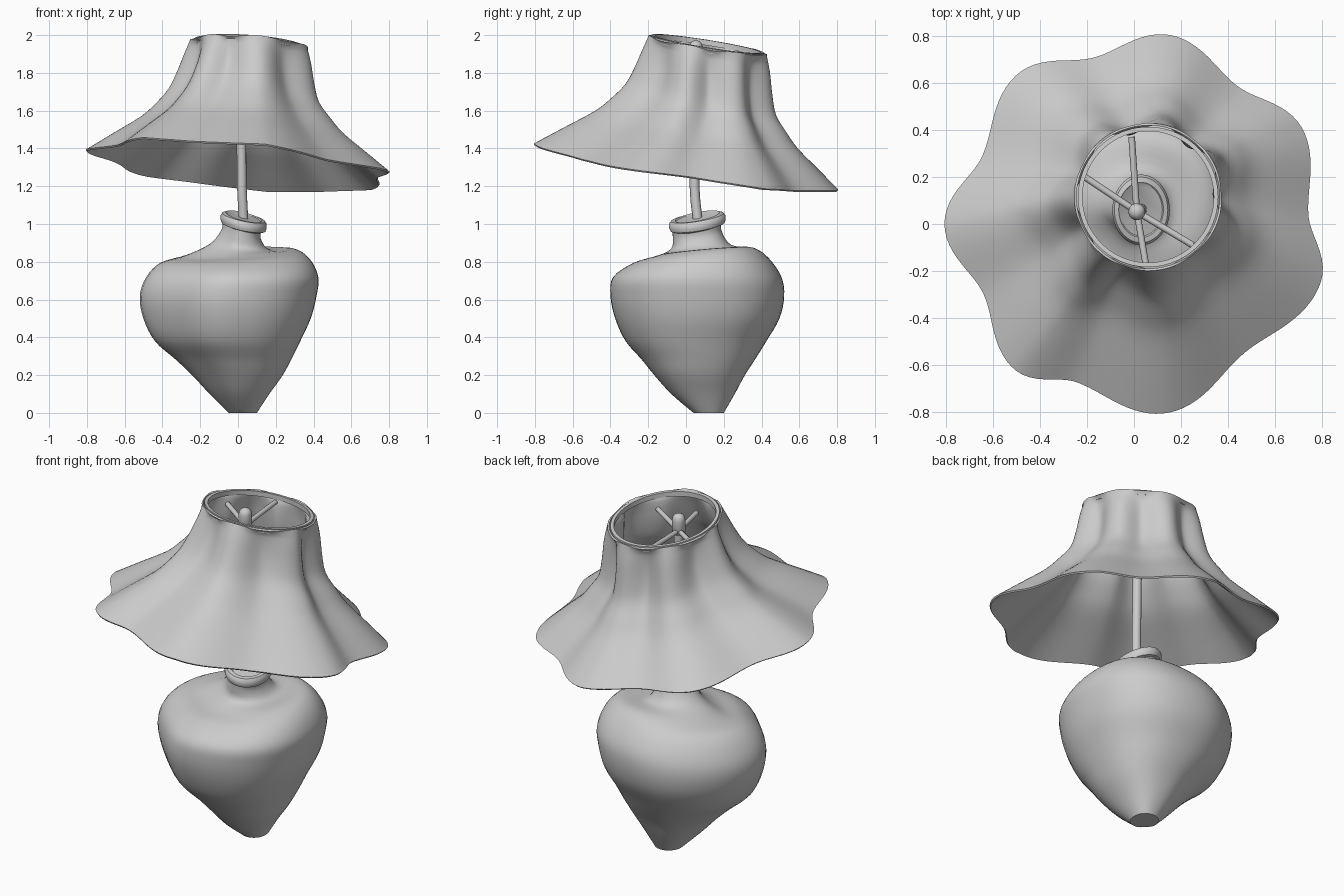
import bpy, bmesh
from math import sin, cos, pi, radians
from mathutils import Vector

if "Cube" in bpy.data.objects:
    bpy.data.objects.remove(bpy.data.objects["Cube"])

N = 84


def smooth(ob, angle=40):
    bpy.ops.object.select_all(action='DESELECT')
    ob.select_set(True)
    bpy.context.view_layer.objects.active = ob
    bpy.ops.object.shade_smooth_by_angle(angle=radians(angle))


def skin(name, rings, caps=True, closed=False):
    """Mesh through a stack of rings with equal point counts."""
    n, m = len(rings[0]), len(rings)
    verts = [p for r in rings for p in r]
    faces = []
    for i in range(m if closed else m - 1):
        a, b = i * n, ((i + 1) % m) * n
        faces += [(a + j, a + (j + 1) % n, b + (j + 1) % n, b + j) for j in range(n)]
    if caps and not closed:
        faces += [tuple(range(n)), tuple(range((m - 1) * n, m * n))]
    me = bpy.data.meshes.new(name)
    me.from_pydata(verts, [], faces)
    bm = bmesh.new()
    bm.from_mesh(me)
    bmesh.ops.recalc_face_normals(bm, faces=bm.faces)
    bm.to_mesh(me)
    bm.free()
    ob = bpy.data.objects.new(name, me)
    bpy.context.collection.objects.link(ob)
    smooth(ob)
    return ob


def ellipse(cx, cy, rx, ry, z, dx=0, dy=0, n=48, lumps=(0, 0, 0, 0)):
    """Ring rising by dx toward +x and dy toward +y; lumps swell the four diagonals."""
    out = []
    for j in range(n):
        a = 2 * pi * j / n
        c, s = cos(a), sin(a)
        k = 1 + lumps[4 * j // n] * sin(2 * a) ** 2
        out.append((cx + rx * c * k, cy + ry * s * k, z + dx * c + dy * s))
    return out


def spline(keys, steps):
    """Catmull-Rom through tuples."""
    ks = [keys[0]] + list(keys) + [keys[-1]]
    out = []
    for i in range(1, len(ks) - 2):
        for k in range(steps):
            t = k / steps
            out.append(tuple(0.5 * (2 * b + (c - a) * t + (2 * a - 5 * b + 4 * c - d) * t * t
                                    + (3 * b - a - 3 * c + d) * t ** 3)
                             for a, b, c, d in zip(*ks[i - 1:i + 3])))
    return out + [tuple(keys[-1])]


def rod(name, pts, r):
    cu = bpy.data.curves.new(name, 'CURVE')
    cu.dimensions = '3D'
    cu.bevel_depth = r
    cu.bevel_resolution = 3
    cu.use_fill_caps = True
    sp = cu.splines.new('POLY')
    sp.points.add(len(pts) - 1)
    for p, co in zip(sp.points, pts):
        p.co = (*co, 1)
    ob = bpy.data.objects.new(name, cu)
    bpy.context.collection.objects.link(ob)
    return ob


# leaning urn body: cx, cy, rx, ry, z, tilt x, tilt y
body = [(.025, .12, .075, .08, 0, 0, 0),
        (.008, .09, .158, .168, .10, 0, 0),
        (-.003, .072, .24, .24, .20, 0, 0),
        (-.025, .065, .308, .302, .285, 0, 0),
        (-.055, .053, .385, .373, .38, 0, 0),
        (-.058, .06, .443, .435, .50, 0, 0),
        (-.052, .06, .468, .46, .62, 0, 0),
        (-.03, .06, .455, .445, .72, 0, 0),
        (-.015, .08, .395, .36, .805, .01, .012),
        (.01, .095, .29, .265, .848, .017, .024),
        (.01, .08, .16, .16, .878, -.016, .01),
        (.015, .06, .105, .13, .945, -.02, .015),
        (.025, .055, .105, .13, 1.0, -.015, .015)]
skin("urn_body", [ellipse(*k, lumps=(.055, -.02, -.11, .035)) for k in spline(body, 4)])

# tilted collar on the neck
skin("neck_collar", [ellipse(.03, .06, .122 * f, .15 * f, z, -.023, .022)
                     for f, z in [(.8, .98), (.95, .985), (1, 1.0), (1, 1.022),
                                  (.93, 1.036), (.78, 1.04), (.74, 1.034)]])

# stem and finial
rod("stem", [(.03, .065, 1.0), (.024, .05, 1.12), (.02, .045, 1.2), (.014, .05, 1.9)], .026)
skin("finial", [ellipse(.012, .052, .036 * f, .036 * f, z, n=24)
                for f, z in [(.8, 1.85), (1, 1.86), (1, 1.935), (.92, 1.95), (.7, 1.963), (.35, 1.97), (.02, 1.972)]])

# level spider spokes
for i, (x, y) in enumerate([(-.01, .37), (.05, -.17), (-.21, .2), (.25, -.09)]):
    rod(f"spoke_{i + 1}", [(.012, .052, 1.87), (x, y, 1.88)], .014)

# tilted top opening of the shade
CX, CY = .06, .115


def top_z(x, y):
    return 1.95 - .07 * (x - CX) - .16 * (y - CY)


# rim ring
rim = []
for r, dz in [(.279, -.025), (.279, .004), (.298, .004), (.298, -.025)]:
    pts = [(CX + r * cos(2 * pi * j / N), CY + r * sin(2 * pi * j / N)) for j in range(N)]
    rim.append([(x, y, top_z(x, y) + dz) for x, y in pts])
skin("shade_rim", rim, closed=True)

# flared hem: angle, radius, height; lobes and valleys alternate, starting with a lobe
hem = [(-180, .80, 1.385), (-155, .70, 1.41), (-129, .795, 1.45), (-110, .71, 1.43),
       (-80, .81, 1.415), (-50, .715, 1.335), (-17, .825, 1.275), (3, .735, 1.24),
       (30, .815, 1.18), (53, .725, 1.17), (79, .81, 1.17), (104, .72, 1.21),
       (127, .80, 1.25), (156, .70, 1.32), (180, .80, 1.385)]


def hem_at(deg):
    for i in range(len(hem) - 1):
        a, b = hem[i], hem[i + 1]
        if a[0] <= deg <= b[0]:
            t = (deg - a[0]) / (b[0] - a[0])
            e = (1 - cos(pi * t)) / 2
            sign = 1 if i % 2 == 0 else -1
            return a[1] + (b[1] - a[1]) * e, a[2] + (b[2] - a[2]) * t, sign * cos(pi * t)


# flare: fraction of drop, outward fraction at front left, at back right
flare = spline([(0, 0, 0), (.13, .06, .05), (.3, .14, .08), (.45, .225, .13),
                (.58, .34, .28), (.7, .48, .44), (.85, .74, .72), (1, 1, 1)], 3)
rings = []
for u, wl, wr in flare:
    ring = []
    for j in range(N * 2):
        deg = -180 + 180 * j / N
        a = radians(deg)
        r, zb, wave = hem_at(deg)
        d = Vector((cos(a), sin(a)))
        top = Vector((CX, CY)) + d * .304
        s = .5 + .5 * cos(a - radians(225))
        w = wl * s + wr * (1 - s)
        p = top.lerp(d * r, w) + d * (.028 * (wave - 1) * sin(pi * u ** .55))
        zt = top_z(*top)
        ring.append((p.x, p.y, zt + (zb - zt) * u))
    rings.append(ring)
shade = skin("wavy_shade", rings, caps=False)
sol = shade.modifiers.new("thickness", 'SOLIDIFY')
sol.thickness = .01
sol.offset = -1
bpy.ops.object.modifier_apply(modifier=sol.name)
smooth(shade)
